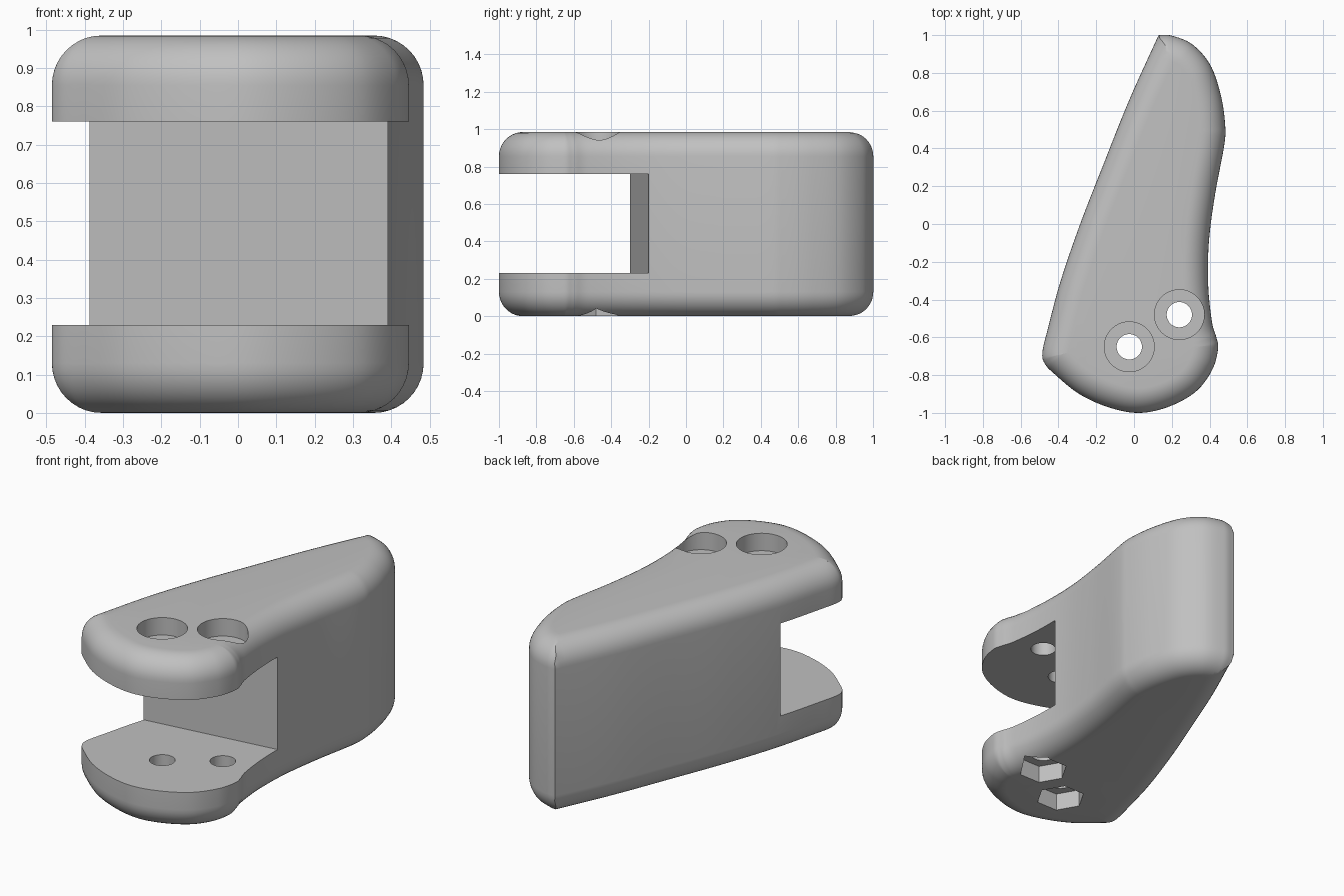
import bpy, bmesh, math
from mathutils import Vector

cube = bpy.data.objects.get("Cube")
if cube:
    bpy.data.objects.remove(cube, do_unlink=True)

HEIGHT, ROUND = 0.985, 0.13
SLOT_LOW, SLOT_HIGH = 0.23, 0.76
BOLTS = [(-0.025, -0.65), (0.24, -0.48)]
BORE, HOLE, SINK = 0.132, 0.067, 0.1

# Plan outline, clockwise from the pointed rear corner
OUTLINE = [Vector(p) for p in [
    (0.13, 1.0), (0.2, 0.997), (0.31, 0.95), (0.405, 0.84), (0.46, 0.68),
    (0.482, 0.53), (0.478, 0.42), (0.428, 0.15), (0.396, -0.1), (0.393, -0.33),
    (0.413, -0.52), (0.436, -0.6), (0.445, -0.66), (0.415, -0.77), (0.33, -0.885),
    (0.19, -0.965), (0.03, -1.0), (-0.13, -0.972), (-0.29, -0.9), (-0.42, -0.795),
    (-0.472, -0.74), (-0.485, -0.68), (-0.455, -0.55), (-0.388, -0.3),
    (-0.285, 0.0), (-0.168, 0.3), (-0.028, 0.65), (0.13, 1.0)]]


def spline(points, steps=12):
    """Smooth open curve through the points, without the last one."""
    ends = [2 * points[0] - points[1]] + points + [2 * points[-1] - points[-2]]
    out = []
    for a, b, c, d in zip(ends, ends[1:], ends[2:], ends[3:]):
        for i in range(steps):
            t = i / steps
            out.append(0.5 * (2 * b + (c - a) * t + (2 * a - 5 * b + 4 * c - d) * t ** 2
                              + (3 * b - a - 3 * c + d) * t ** 3))
    return out


def inset(loop, dist):
    """Move a loop inwards, collapsing points that would cross at tight corners."""
    n = len(loop)
    raw = []
    for i, p in enumerate(loop):
        t = (loop[(i + 1) % n] - loop[i - 1]).normalized()
        raw.append(p + Vector((t.y, -t.x)) * dist)
    good = [min((q - p).length for p in loop) > dist * 0.985 for q in raw]
    result = []
    for i in range(n):
        k = next((k for k in range(n) if good[i - k] or good[(i + k) % n]), 0)
        result.append(raw[i - k] if good[i - k] else raw[(i + k) % n])
    return result


def mesh_object(name, rings):
    """Skin a stack of (points, z) rings and cap both ends."""
    bm = bmesh.new()
    rows = [[bm.verts.new((p[0], p[1], z)) for p in pts] for pts, z in rings]
    n = len(rows[0])
    for low, high in zip(rows, rows[1:]):
        for i in range(n):
            j = (i + 1) % n
            bm.faces.new((low[i], low[j], high[j], high[i]))
    bm.faces.new(rows[0])
    bm.faces.new(rows[-1])
    bmesh.ops.remove_doubles(bm, verts=bm.verts, dist=1e-5)
    bmesh.ops.recalc_face_normals(bm, faces=bm.faces)
    mesh = bpy.data.meshes.new(name)
    bm.to_mesh(mesh)
    bm.free()
    ob = bpy.data.objects.new(name, mesh)
    bpy.context.collection.objects.link(ob)
    return ob


def polygon(center, radius, sides):
    return [(center[0] + radius * math.cos(math.tau * i / sides),
             center[1] + radius * math.sin(math.tau * i / sides)) for i in range(sides)]


def cut(target, name, points, z0, z1):
    """Subtract a straight prism from the target."""
    cutter = mesh_object(name, [(points, z0), (points, z1)])
    cutter.hide_render = True
    mod = target.modifiers.new(name, 'BOOLEAN')
    mod.operation, mod.solver, mod.object = 'DIFFERENCE', 'EXACT', cutter
    bpy.ops.object.modifier_apply(modifier=mod.name)
    bpy.data.objects.remove(cutter, do_unlink=True)


# Body with rounded upper and lower rims
outline = spline(OUTLINE)
rim = []
for i in range(11):
    a = math.pi / 2 * i / 10
    d = ROUND * (1 - math.sin(a))
    rim.append((inset(outline, d) if d > 1e-4 else outline, ROUND * (1 - math.cos(a))))
rings = rim + [(pts, HEIGHT - z) for pts, z in reversed(rim)]
body = mesh_object("clevis_body", rings)
bpy.context.view_layer.objects.active = body
body.select_set(True)

# Front slot with a slightly slanted back wall
slope = 0.1 / 0.785
slot = [(-1, -1.5), (1, -1.5), (1, -0.2 + 0.605 * slope), (-1, -0.3 - 0.61 * slope)]
cut(body, "slot_cutter", slot, SLOT_LOW, SLOT_HIGH)

# Bolt holes with round sinks above and hexagonal nut pockets below
for spot in BOLTS:
    cut(body, "hole_cutter", polygon(spot, HOLE, 48), -0.2, HEIGHT + 0.2)
    cut(body, "sink_cutter", polygon(spot, BORE, 64), HEIGHT - SINK, HEIGHT + 0.2)
    cut(body, "nut_cutter", polygon(spot, BORE, 6), -0.2, SINK)

# Plain grey finish
grey = bpy.data.materials.new("plain_grey")
grey.use_nodes = True
colour = (0.53, 0.53, 0.53, 1)
grey.diffuse_color = colour
grey.node_tree.nodes["Principled BSDF"].inputs["Base Color"].default_value = colour
body.data.materials.clear()
body.data.materials.append(grey)
for face in body.data.polygons:
    face.material_index = 0
bpy.ops.object.shade_smooth_by_angle(angle=math.radians(30))
